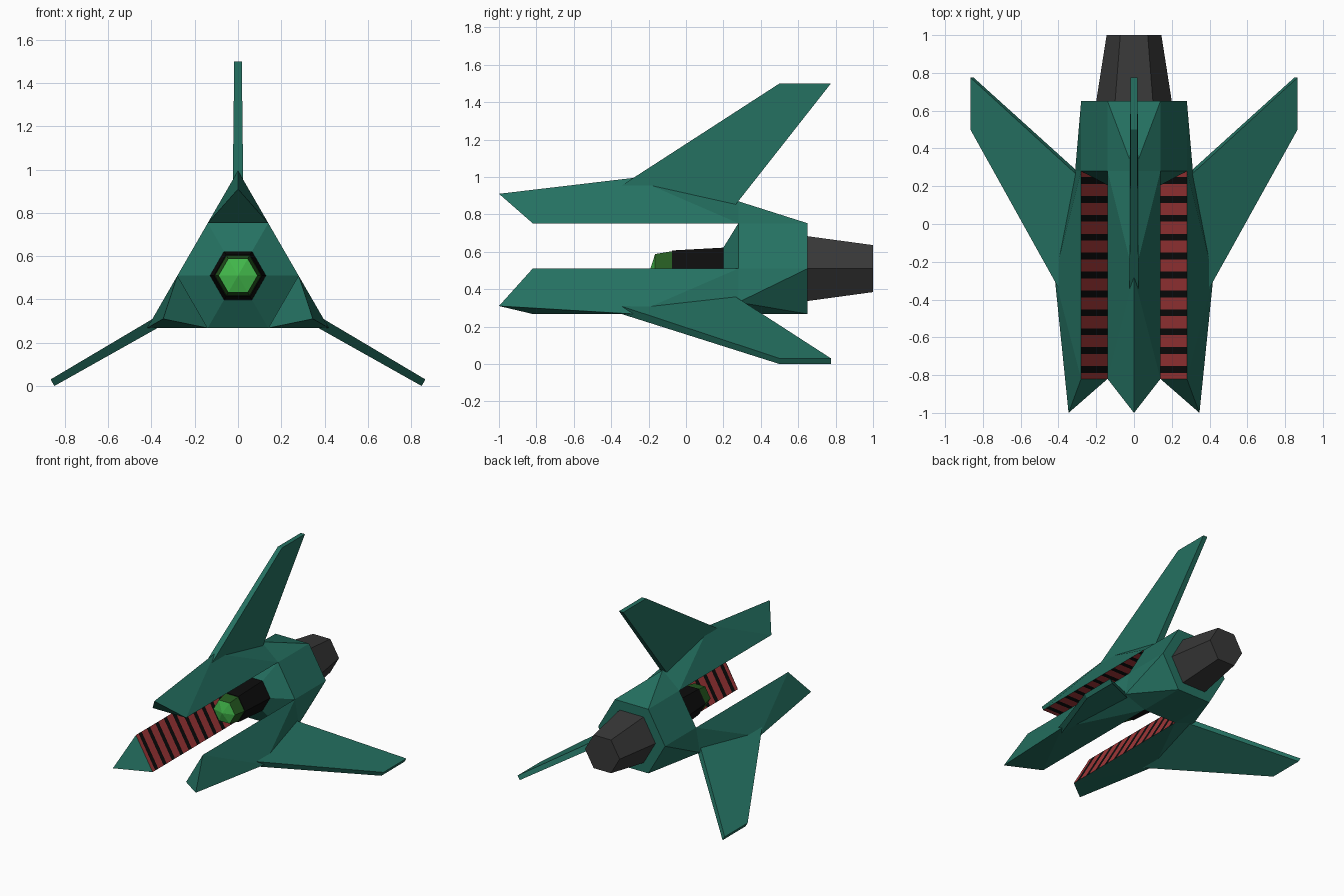
import bpy, bmesh, math
from mathutils import Vector, Matrix

if "Cube" in bpy.data.objects:
    bpy.data.objects.remove(bpy.data.objects["Cube"])

CZ = 0.51            # height of the long axis
R = 0.28             # hull hexagon radius
AP = R * math.sqrt(3) / 2
H = R / 2


def mat(name, r, g, b):
    m = bpy.data.materials.new(name)
    m.diffuse_color = (r, g, b, 1)
    m.use_nodes = True
    m.node_tree.nodes["Principled BSDF"].inputs["Base Color"].default_value = m.diffuse_color
    return m


GREEN = mat("hull_green", 0.018, 0.165, 0.12)
RED = mat("panel_red", 0.38, 0.04, 0.042)
BLACK = mat("black", 0.004, 0.004, 0.004)
GREY = mat("nozzle_grey", 0.04, 0.04, 0.04)
GLOW = mat("lens_green", 0.055, 0.48, 0.07)
DARK = mat("lens_rim_green", 0.018, 0.1, 0.014)


def finish(name, bm, mats):
    bmesh.ops.remove_doubles(bm, verts=bm.verts, dist=1e-4)
    bmesh.ops.recalc_face_normals(bm, faces=bm.faces)
    me = bpy.data.meshes.new(name)
    bm.to_mesh(me)
    bm.free()
    for m in mats:
        me.materials.append(m)
    ob = bpy.data.objects.new(name, me)
    ob.location.z = CZ
    bpy.context.collection.objects.link(ob)
    return ob


def turn(k):
    return Matrix.Rotation(math.radians(120 * k), 4, 'Y')


def face(bm, pts, rot=Matrix(), mi=0):
    f = bm.faces.new([bm.verts.new(rot @ Vector(p)) for p in pts])
    f.material_index = mi


def hex_loft(name, sections, mats, rule=lambda i: 0):
    """Hexagonal body along y from (y, radius) sections, capped at both ends."""
    bm = bmesh.new()
    rings = [[(r * math.cos(math.pi / 3 * i), y, r * math.sin(math.pi / 3 * i))
              for i in range(6)] for y, r in sections]
    for s in range(len(rings) - 1):
        for i in range(6):
            j = (i + 1) % 6
            face(bm, [rings[s][i], rings[s][j], rings[s + 1][j], rings[s + 1][i]], mi=rule(s))
    face(bm, rings[0], mi=rule(0))
    face(bm, rings[-1], mi=rule(len(rings) - 2))
    return finish(name, bm, mats)


# Hull: hexagonal core with three prongs, one 120 degree sector at a time
Y0, Y1, Y2 = -0.82, 0.28, 0.65     # prong front, core front, core back
N = 11                             # black bars per inner panel
rows = [(Y0, 0)]
step = (Y1 - Y0) / N
for i in range(N):
    c = Y0 + step * (i + 0.5)
    rows += [(c - step * 0.18, 1), (c + step * 0.18, 2)]
rows.append((Y1, 0))
ys = [r[0] for r in rows]

bm = bmesh.new()
for k in range(3):
    m = turn(k)
    tip, r1, r2 = (0, -1, 0.40), (0, -0.28, 0.485), (0, Y1, 0.36)
    for s in (-1, 1):
        A, B, C = [(s * H, y, AP) for y in (Y0, Y1, Y2)]
        for tri in ((tip, A, r1), (A, B, r1), (B, r2, r1), (B, C, r2)):
            face(bm, tri, m)
    face(bm, [(-H, Y0, AP), (H, Y0, AP), tip], m)          # nose facet
    face(bm, [(-H, Y2, AP), (H, Y2, AP), r2], m)           # tail facet
    # striped inner panel
    for i in range(len(ys) - 1):
        face(bm, [(-H, ys[i], AP), (H, ys[i], AP), (H, ys[i + 1], AP), (-H, ys[i + 1], AP)],
             m, 2 if i % 2 else 1)
    # open core side, sloped front collar and rear cap
    face(bm, [(H, Y1, AP), (R, Y1, 0), (R, Y2, 0), (H, Y2, AP)], m)
    for p, q in (((-H, AP), (H, AP)), ((H, AP), (R, 0))):
        g = 0.13 / R
        pi, qi = (p[0] * g, 0.2, p[1] * g), (q[0] * g, 0.2, q[1] * g)
        face(bm, [(p[0], Y1, p[1]), (q[0], Y1, q[1]), qi, pi], m)
        face(bm, [pi, qi, (0, 0.2, 0)], m)
        face(bm, [(p[0], Y2, p[1]), (q[0], Y2, q[1]), (0, Y2, 0)], m)
finish("hull", bm, [GREEN, RED, BLACK])

# Swept fins, roots sunk into the prong ridges
outline = [(-0.36, 0.434, 0.024), (0.50, 0.99, 0.0175), (0.775, 0.99, 0.0175), (0.24, 0.31, 0.024)]
for k, name in enumerate(("top_fin", "right_fin", "left_fin")):
    bm = bmesh.new()
    a = [(-w, y, r) for y, r, w in outline]
    b = [(w, y, r) for y, r, w in outline]
    face(bm, a, turn(k))
    face(bm, b, turn(k))
    for i in range(4):
        j = (i + 1) % 4
        face(bm, [a[i], a[j], b[j], b[i]], turn(k))
    finish(name, bm, [GREEN])

# Rear nozzle
hex_loft("engine_nozzle", [(0.64, 0.20), (0.65, 0.20), (1.0, 0.145)], [GREY])

# Central emitter: black barrel, dark rim, bright blunt lens
hex_loft("emitter_barrel", [(0.21, 0.13), (-0.075, 0.112)], [BLACK])
hex_loft("emitter_lens", [(-0.07, 0.108), (-0.165, 0.09), (-0.19, 0.002)], [DARK, GLOW],
         lambda i: 1 if i == 1 else 0)
